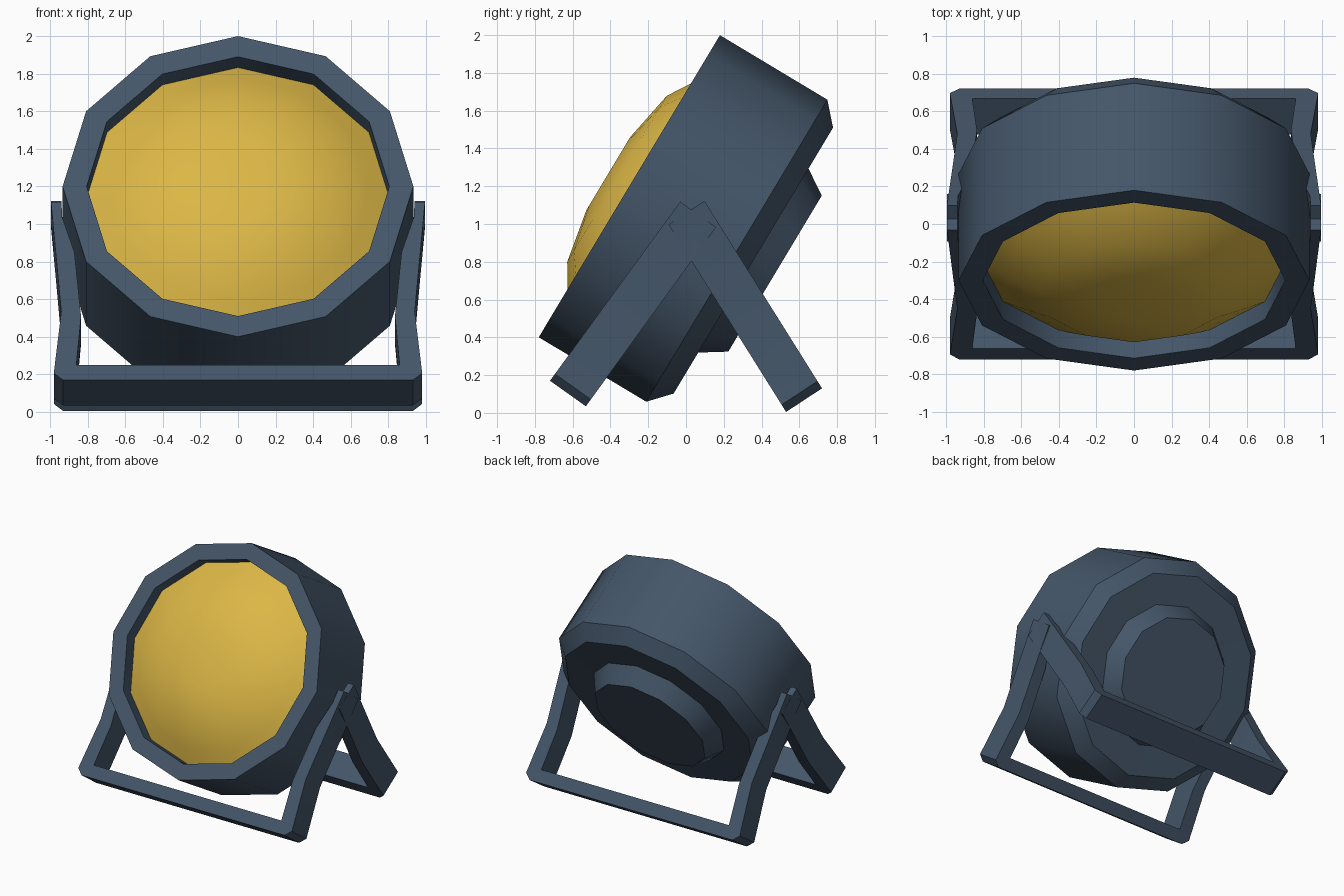
import bpy, bmesh
from math import sin, cos, pi, radians
from mathutils import Vector

if "Cube" in bpy.data.objects:
    bpy.data.objects.remove(bpy.data.objects["Cube"])


def material(name, col):
    m = bpy.data.materials.new(name)
    m.diffuse_color = (*col, 1)
    m.use_nodes = True
    m.node_tree.nodes["Principled BSDF"].inputs["Base Color"].default_value = m.diffuse_color
    return m


NAVY = material("dark_blue_grey", (0.058, 0.093, 0.141))
YELLOW = material("lamp_yellow", (0.716, 0.474, 0.061))


def finish(bm, name, mat):
    bmesh.ops.recalc_face_normals(bm, faces=bm.faces)
    me = bpy.data.meshes.new(name)
    bm.to_mesh(me)
    bm.free()
    ob = bpy.data.objects.new(name, me)
    bpy.context.collection.objects.link(ob)
    me.materials.append(mat)
    bpy.ops.object.select_all(action='DESELECT')
    ob.select_set(True)
    bpy.context.view_layer.objects.active = ob
    bpy.ops.object.shade_smooth_by_angle(angle=radians(33))
    return ob


# Tilted lamp frame: centre of the front rim, radial "up" and axis to the back
CENTRE = Vector((0, -0.30, 1.20))
SIDE = Vector((1, 0, 0))
UP = Vector((0, 0.514, 0.857))
BACK = Vector((0, 0.857, -0.514))


def lathe(name, profile, mat, n=12):
    """Revolve (radius, depth) points; the last ring is capped."""
    bm = bmesh.new()
    rings = []
    for r, d in profile:
        rings.append([bm.verts.new(CENTRE + BACK * d
                      + r * (SIDE * cos(2 * pi * i / n) + UP * sin(2 * pi * i / n)))
                      for i in range(n)])
    for a, b in zip(rings, rings[1:]):
        for i in range(n):
            j = (i + 1) % n
            bm.faces.new((a[i], a[j], b[j], b[i]))
    bm.faces.new(rings[-1])
    return finish(bm, name, mat)


# Drum housing with front rim, bevelled back and raised rear cap
lathe("lamp_housing", [(0.805, 0.13), (0.805, 0), (0.933, 0), (0.933, 0.664),
                       (0.821, 0.766), (0.57, 0.763), (0.482, 0.90)], NAVY)

# Domed lens
lathe("lens", [(0.804, 0.11), (0.70, 0.04), (0.513, -0.076), (0.225, -0.13)], YELLOW)


# U-shaped stand frames: half outline (x, distance along leg), mirrored
OUTER = [(0.93, 0), (0.98, 0.045), (0.94, 0.45), (0.995, 1.172)]
INNER = [(0.94, 1.172), (0.935, 1.07), (0.87, 0.84), (0.835, 0.42), (0.86, 0.10)]


def stand_frame(name, origin, along, across):
    half = OUTER + INNER
    outline = half + [(-x, s) for x, s in reversed(half)]
    o, a, w = (Vector((0, *v)) for v in (origin, along, across))
    bm = bmesh.new()
    sheets = [[bm.verts.new(o + a * s + w * k + SIDE * x) for x, s in outline]
              for k in (0, 1)]
    n, h = len(outline), len(half)
    for v in sheets:
        # quads across each arm, then the crossbar
        for off in (0, h):
            p = v[off:off + h]
            if off:
                p = p[::-1]
            bm.faces.new((p[2], p[3], p[4], p[5], p[6], p[7]))
            bm.faces.new((p[1], p[2], p[7], p[8]))
        bm.faces.new((v[0], v[1], v[h - 1], v[h], v[n - 2], v[n - 1]))
    for i in range(n):
        j = (i + 1) % n
        bm.faces.new((sheets[0][i], sheets[0][j], sheets[1][j], sheets[1][i]))
    return finish(bm, name, NAVY)


stand_frame("front_stand_frame", (-0.72, 0.17), (0.588, 0.809), (0.19, -0.135))
stand_frame("rear_stand_frame", (0.72, 0.13), (-0.531, 0.847), (-0.19, -0.125))
